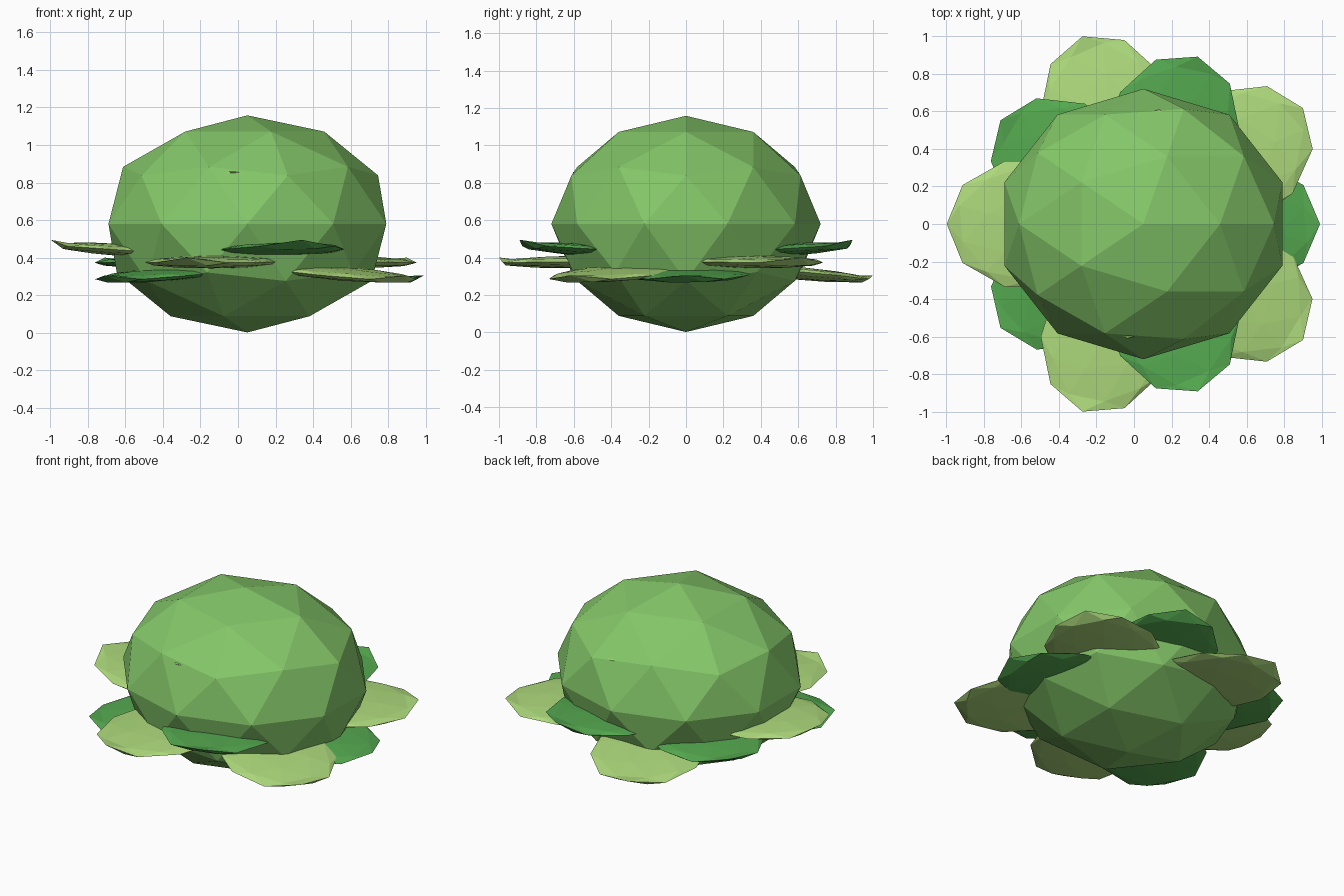
import bpy
from math import radians, cos, sin

if "Cube" in bpy.data.objects:
    bpy.data.objects.remove(bpy.data.objects["Cube"])

CX = 0.05  # the head sits slightly off the bounding-box centre


def material(name, rgb):
    m = bpy.data.materials.new(name)
    m.diffuse_color = (*rgb, 1)
    m.use_nodes = True
    m.node_tree.nodes["Principled BSDF"].inputs["Base Color"].default_value = m.diffuse_color
    return m


HEAD = material("head_green", (0.23, 0.57, 0.14))
LIGHT = material("pale_leaf", (0.42, 0.70, 0.20))
DARK = material("deep_leaf", (0.09, 0.40, 0.08))


def blob(name, loc, scale, rot, mat, curl=0.0):
    """Flat-shaded low-poly ellipsoid; curl lifts the tip at local +y."""
    bpy.ops.mesh.primitive_ico_sphere_add(subdivisions=2, radius=1)
    ob = bpy.context.object
    ob.name = name
    for v in ob.data.vertices:
        lift = curl if v.co.y > 0.95 else 0.0
        v.co = (v.co.x * scale[0], v.co.y * scale[1], v.co.z * scale[2] + lift)
    ob.location = loc
    ob.rotation_euler = rot
    ob.data.materials.append(mat)
    return ob


def leaf(name, angle, dist, z, scale, tilt, mat, curl):
    a = radians(angle)
    blob(name, (CX + dist * cos(a), dist * sin(a), z), scale,
         (tilt, 0, a - radians(90)), mat, curl)


# Main head
blob("head", (CX, 0, 0.58), (0.778, 0.72, 0.578), (0, 0, 0), HEAD)

# Ten outer leaves, alternating colour, spiralling through three heights
for i in range(10):
    level = i % 3
    pale = i % 2 == 1
    leaf(f"outer_leaf_{i}", 36 * i, 0.60 if pale else 0.49,
         0.318 + 0.059 * level, (0.352, 0.45, 0.034),
         -0.09 + 0.08 * level, LIGHT if pale else DARK, 0.028)

# Two inner leaves whose tips just break through the head
for i, angle in enumerate((82, 262)):
    leaf(f"inner_leaf_{i}", angle, 0.32, 0.855, (0.24, 0.295, 0.03),
         0.0, LIGHT, 0.0)
